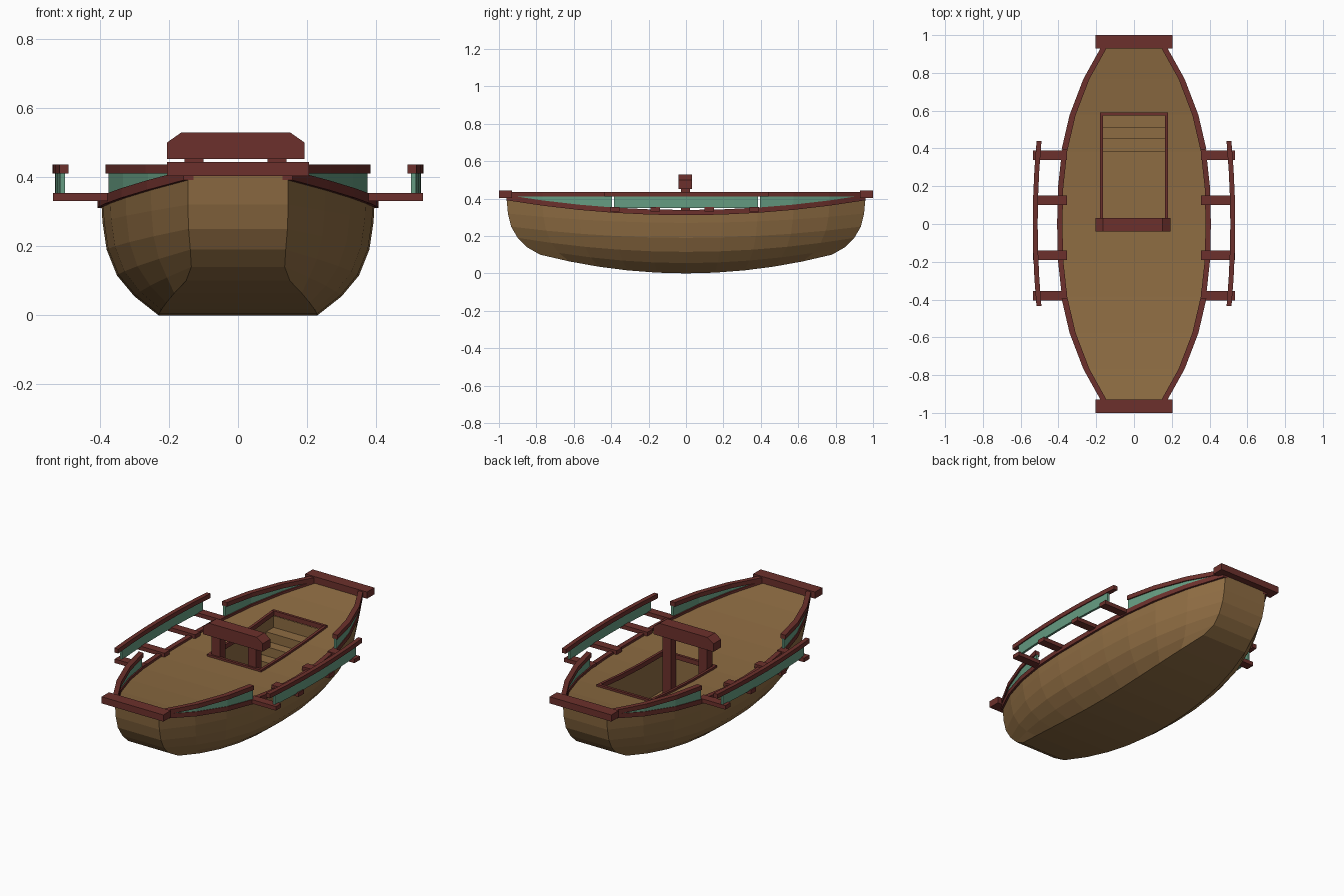
import bpy

if "Cube" in bpy.data.objects:
    bpy.data.objects.remove(bpy.data.objects["Cube"])

def material(name, rgb):
    m = bpy.data.materials.new(name)
    m.diffuse_color = (*rgb, 1)
    m.use_nodes = True
    m.node_tree.nodes["Principled BSDF"].inputs["Base Color"].default_value = m.diffuse_color
    return m

WOOD = material("brown_wood", (0.27, 0.15, 0.055))
TRIM = material("red_wood", (0.15, 0.03, 0.025))
TEAL = material("teal_paint", (0.13, 0.33, 0.22))

def mesh(name, verts, faces, mat, mirror=None):
    me = bpy.data.meshes.new(name)
    me.from_pydata(verts, [], faces)
    me.materials.append(mat)
    ob = bpy.data.objects.new(name, me)
    bpy.context.collection.objects.link(ob)
    if mirror:
        mod = ob.modifiers.new("mirror", 'MIRROR')
        mod.use_axis = mirror
    return ob

BOX_FACES = [(0, 1, 3, 2), (4, 6, 7, 5), (0, 4, 5, 1), (2, 3, 7, 6), (0, 2, 6, 4), (1, 5, 7, 3)]

def box(name, xr, yr, zr, mat, mirror=None):
    return mesh(name, [(x, y, z) for x in xr for y in yr for z in zr], BOX_FACES, mat, mirror)

def strip(name, path, half, mat, mirror):
    # rectangular-section strip along points (x, y, z low, z high)
    v, f = [], []
    for x, y, lo, hi in path:
        v += [(x - half, y, lo), (x + half, y, lo), (x + half, y, hi), (x - half, y, hi)]
    for i in range(0, len(v) - 4, 4):
        f += [(i + k, i + (k + 1) % 4, i + 4 + (k + 1) % 4, i + 4 + k) for k in range(4)]
    n = len(v)
    f += [(3, 2, 1, 0), (n - 4, n - 3, n - 2, n - 1)]
    return mesh(name, v, f, mat, mirror)

# Hull levels: middle half width, end half width, half length, middle z, end z
LEVELS = [(0.395, 0.145, 0.96, 0.325, 0.405), (0.392, 0.145, 0.952, 0.27, 0.32),
          (0.38, 0.143, 0.935, 0.19, 0.25), (0.35, 0.138, 0.90, 0.115, 0.19),
          (0.30, 0.135, 0.85, 0.055, 0.14), (0.23, 0.15, 0.78, 0.0, 0.10)]

def hull_point(level, t):
    wm, we, length, zm, ze = level
    return (we + (wm - we) * (1 - abs(t) ** 2.5), t * length, zm + (ze - zm) * t * t)

STATIONS = [i / 5 for i in range(-5, 6)]
verts, faces = [], []
for t in STATIONS:
    side = [hull_point(l, t) for l in LEVELS]
    verts += [(-x, y, z) for x, y, z in side] + side[::-1]
n = 2 * len(LEVELS)
for s in range(len(STATIONS) - 1):
    a = s * n
    faces += [(a + k, a + k + 1, a + n + k + 1, a + n + k) for k in range(n - 1)]
last = (len(STATIONS) - 1) * n
for k in range(len(LEVELS) - 1):
    faces.append((k, n - 1 - k, n - 2 - k, k + 1))
    faces.append((last + k, last + k + 1, last + n - 2 - k, last + n - 1 - k))
mesh("hull", verts, faces, WOOD)

def sheer(y):
    # point on the faceted deck edge
    i = min(int((y + 0.96) / 0.192), 9)
    a, b = hull_point(LEVELS[0], STATIONS[i]), hull_point(LEVELS[0], STATIONS[i + 1])
    u = (y - a[1]) / (b[1] - a[1])
    return a[0] + (b[0] - a[0]) * u, a[2] + (b[2] - a[2]) * u

# Deck with a hatch opening
HX, HY0, HY1 = 0.17, -0.03, 0.58
ys = sorted([t * 0.96 for t in STATIONS if abs(t - 0.6) > 0.01] + [HY0, HY1])
dv, df = [], []
for y in ys:
    w, z = sheer(y)
    h = min(HX, w * 0.8)
    dv += [(-w, y, z), (-h, y, z), (h, y, z), (w, y, z)]
for i in range(len(ys) - 1):
    hole = HY0 - 0.001 <= ys[i] and ys[i + 1] <= HY1 + 0.001
    for k in range(3):
        if not (hole and k == 1):
            df.append((4 * i + k, 4 * i + k + 1, 4 * i + k + 5, 4 * i + k + 4))
mesh("deck", dv, df, WOOD)

# Hatch well, steps and frame
FLOOR = 0.10
wv = [(x, y, z) for z in (FLOOR, 0.335) for x, y in ((-HX, HY0), (HX, HY0), (HX, HY1), (-HX, HY1))]
mesh("hatch_well", wv, [(0, 1, 2, 3)] + [(k, k + 4, (k + 1) % 4 + 4, (k + 1) % 4) for k in range(4)], WOOD)
for i, y in enumerate((0.38, 0.45, 0.51)):
    box(f"step_{i + 1}", (-HX, HX), (y, HY1), (FLOOR + 0.055 * i, FLOOR + 0.055 * (i + 1)), WOOD)

strip("hatch_side_frame", [(HX + 0.002, y, sheer(y)[1] - 0.015, sheer(y)[1] + 0.012)
                           for y in (-0.038, 0.192, 0.384, 0.59)], 0.008, TRIM, (True, False, False))
box("hatch_front_frame", (-0.175, 0.175), (-0.038, -0.022), (0.31, 0.338), TRIM)
box("hatch_back_frame", (-0.175, 0.175), (0.574, 0.59), (0.34, 0.368), TRIM)

# Arch over the hatch
for name, x in (("left_arch_post", -0.155), ("right_arch_post", 0.085)):
    box(name, (x, x + 0.055), (-0.028, 0.022), (FLOOR, 0.46), TRIM)
profile = [(-0.205, 0.452), (0.192, 0.452), (0.192, 0.50), (0.152, 0.528), (-0.165, 0.528), (-0.205, 0.50)]
pv = [(x, y, z) for y in (-0.04, 0.033) for x, z in profile]
mesh("arch_beam", pv, [tuple(range(6)), tuple(range(11, 5, -1))] +
     [(k, k + 6, (k + 1) % 6 + 6, (k + 1) % 6) for k in range(6)], TRIM)

# Beams across bow and stern
box("end_beam", (-0.205, 0.205), (0.93, 1.0), (0.403, 0.443), TRIM, (False, True, False))

# Rail along the deck edge
X, XY = (True, False, False), (True, True, False)
strip("edge_rail", [(sheer(t * 0.96)[0] - 0.002, t * 0.96, sheer(t * 0.96)[1] - 0.014, sheer(t * 0.96)[1] + 0.014)
                    for t in STATIONS], 0.014, TRIM, X)

# Bulwark panels and their top rails at the four quarters
BY = (0.395, 0.48, 0.576, 0.768, 0.94)
strip("bulwark_panel", [(sheer(y)[0], y, sheer(y)[1], 0.412) for y in BY], 0.008, TEAL, XY)
strip("bulwark_top_rail", [(sheer(y)[0], y, 0.41, 0.436) for y in BY], 0.016, TRIM, XY)

# Outboard side platforms: cross beams, panel and curved rail
for i, y in enumerate((-0.38, -0.165, 0.125, 0.365)):
    box(f"cross_beam_{i + 1}", (0.355, 0.535), (y - 0.025, y + 0.025), (0.33, 0.354), TRIM, X)

def bow(y):
    return 0.523 - 0.105 * y * y

strip("side_panel", [(bow(y), y, 0.35, 0.412) for y in (-0.385, -0.26, -0.13, 0, 0.13, 0.26, 0.385)], 0.007, TEAL, X)
strip("side_rail", [(bow(y), y, 0.41, 0.436) for y in (-0.435, -0.29, -0.145, 0, 0.145, 0.29, 0.44)], 0.013, TRIM, X)
